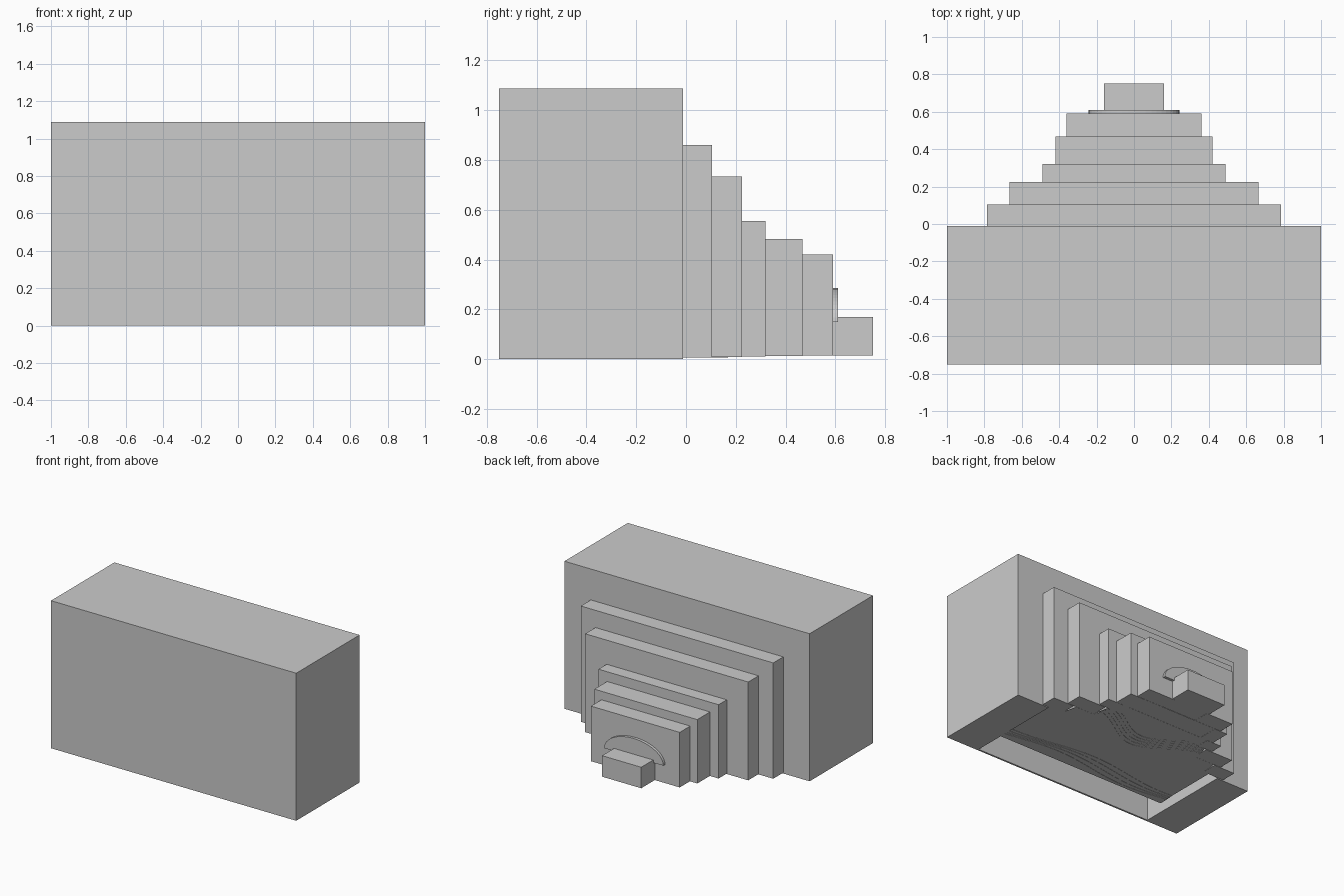
import bpy, bmesh, math

if "Cube" in bpy.data.objects:
    bpy.data.objects.remove(bpy.data.objects["Cube"])


def finish(name, bm):
    bmesh.ops.recalc_face_normals(bm, faces=bm.faces)
    me = bpy.data.meshes.new(name)
    bm.to_mesh(me)
    bm.free()
    ob = bpy.data.objects.new(name, me)
    bpy.context.collection.objects.link(ob)
    return ob


def extrude_y(name, profile, y0, y1):
    """Extrude a closed x-z profile from y0 to y1."""
    bm = bmesh.new()
    face = bm.faces.new([bm.verts.new((x, y0, z)) for x, z in profile])
    new = bmesh.ops.extrude_face_region(bm, geom=[face])["geom"]
    moved = [v for v in new if isinstance(v, bmesh.types.BMVert)]
    bmesh.ops.translate(bm, verts=moved, vec=(0, y1 - y0, 0))
    return finish(name, bm)


def slab(name, w, y0, y1, z0, z1):
    return extrude_y(name, [(-w, z0), (w, z0), (w, z1), (-w, z1)], y0, y1)


def portal(name, w, h, hole_w, hole_h, y0, y1, z0):
    """Upside-down U frame, open at the bottom."""
    return extrude_y(name, [(-w, z0), (-hole_w, z0), (-hole_w, hole_h), (hole_w, hole_h),
                            (hole_w, z0), (w, z0), (w, h), (-w, h)], y0, y1)


# Front panel closing the case
slab("front_panel", 1.0, -0.75, -0.737, 0, 1.088)

# Nested portals: half width, height, back y, underside z
tiers = [(1.0, 1.088, -0.012, 0.0), (0.785, 0.86, 0.105, 0.006), (0.665, 0.733, 0.225, 0.008),
         (0.49, 0.555, 0.32, 0.011), (0.42, 0.483, 0.468, 0.012), (0.362, 0.42, 0.59, 0.014)]
y = -0.737
for i, (w, h, back, z0) in enumerate(tiers):
    if i + 1 < len(tiers):
        hole_w, hole_h = tiers[i + 1][0] - 0.05, tiers[i + 1][1] - 0.05
    else:
        hole_w, hole_h = 0.14, 0.15
    portal("portal_%d" % (i + 1), w, h, hole_w, hole_h, y, back, z0)
    # Floor of the narrow rear portals
    if i > 2:
        slab("rear_floor_%d" % (i + 1), hole_w, y, back, z0 + 0.001, z0 + 0.004)
    y = back

# Half-round panel and end block at the back
arc = [(0.242 * math.cos(math.pi * k / 24), 0.15 + 0.136 * math.sin(math.pi * k / 24))
       for k in range(25)]
extrude_y("half_round_panel", arc, 0.59, 0.61)
slab("end_block", 0.16, 0.59, 0.75, 0.015, 0.17)


# Wavy terraced floor between the front opening and the rear portals
def limit(x):
    a = abs(x)
    return -0.012 if a > 0.615 else 0.105 if a > 0.44 else 0.225


def front_edge(k):
    return lambda x: -0.45 + 0.03 * k + 0.035 * math.sin(5 * x + 0.4 * k)


def rear_edge(k):
    return lambda x: min(limit(x), 0.2 + 0.03 * k - 0.24 * math.exp(-(x / 0.3) ** 2))


edges = [lambda x: -0.51]
edges += [front_edge(k) for k in range(4)]
edges += [rear_edge(k) for k in range(5)]
edges += [limit]
xs = [-0.66 + 1.395 * i / 48 for i in range(49)]
for k in range(len(edges) - 1):
    z = 0.002 + 0.0015 * k
    bm = bmesh.new()
    rows = [[bm.verts.new((x, e(x), z)) for x in xs] for e in edges[k:k + 2]]
    for i in range(48):
        bm.faces.new((rows[0][i], rows[0][i + 1], rows[1][i + 1], rows[1][i]))
    bmesh.ops.remove_doubles(bm, verts=bm.verts, dist=0.0005)
    floor = finish("terrace_%d" % (k + 1), bm)
    mod = floor.modifiers.new("thickness", 'SOLIDIFY')
    mod.thickness = 0.0015
    mod.offset = 0
